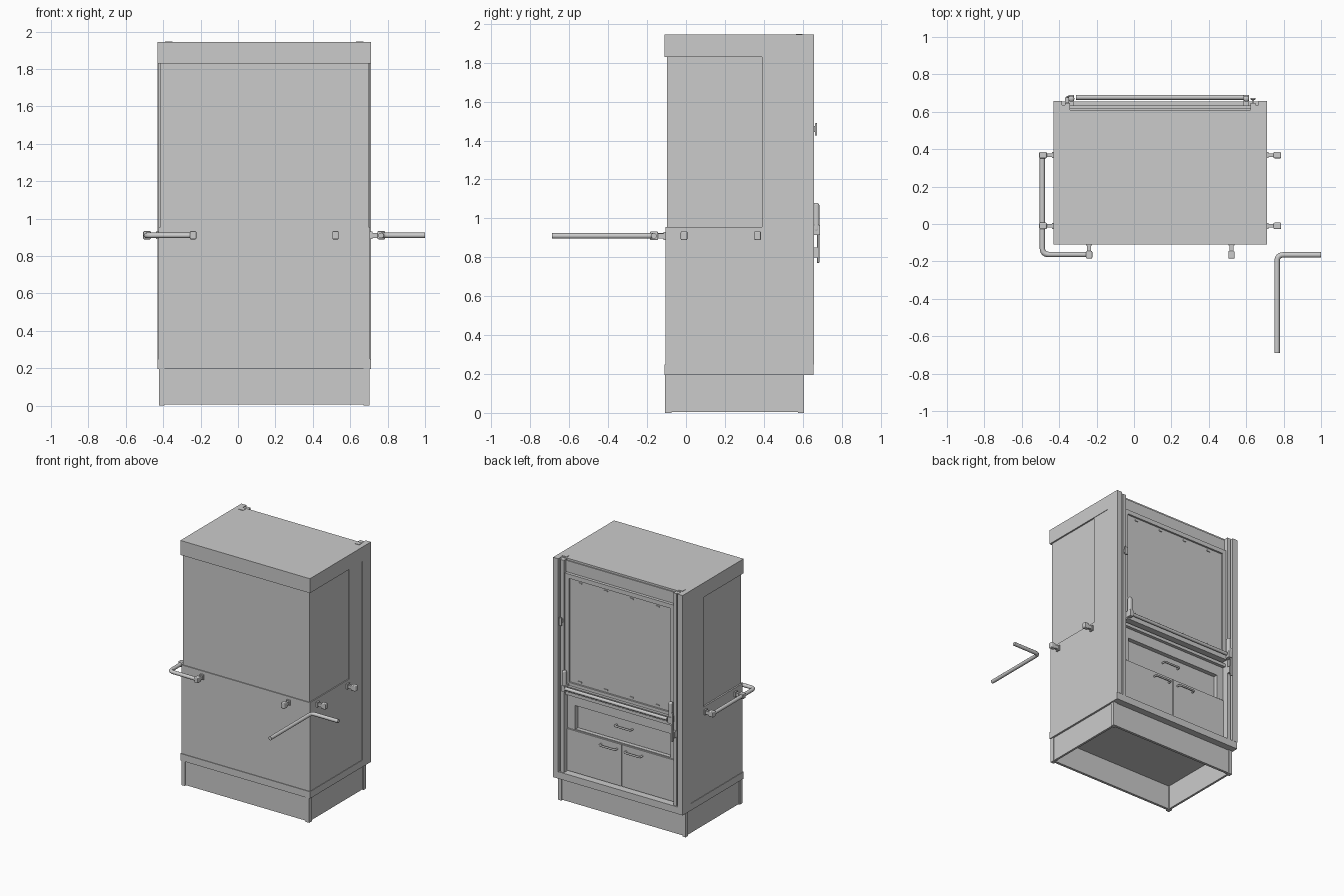
import bpy, bmesh, math
from mathutils import Vector

if "Cube" in bpy.data.objects:
    bpy.data.objects.remove(bpy.data.objects["Cube"])

X0, X1 = -0.43, 0.71          # cabinet sides
XM = (X0 + X1) / 2            # cabinet middle


def box(name, x, y, z, bevel=0):
    """Box from (min, max) ranges."""
    bm = bmesh.new()
    bmesh.ops.create_cube(bm, size=1)
    for v in bm.verts:
        v.co = [r[0] + (c + 0.5) * (r[1] - r[0]) for c, r in zip(v.co, (x, y, z))]
    me = bpy.data.meshes.new(name)
    bm.to_mesh(me)
    bm.free()
    ob = bpy.data.objects.new(name, me)
    bpy.context.collection.objects.link(ob)
    if bevel:
        m = ob.modifiers.new("bevel", 'BEVEL')
        m.width, m.segments = bevel, 3
    return ob


def frame(name, x, y, z, w):
    """Rectangular frame in the xz plane, made from four bars of width w."""
    for n, xx in (("left", (x[0], x[0] + w)), ("right", (x[1] - w, x[1]))):
        box(f"{name}_{n}", xx, y, z)
    for n, zz in (("bottom", (z[0], z[0] + w)), ("top", (z[1] - w, z[1]))):
        box(f"{name}_{n}", (x[0] + w, x[1] - w), y, zz)


def tube(name, pts, r, bend=0.0):
    """Round tube along points, inner corners rounded by the bend radius."""
    pts = [Vector(p) for p in pts]
    path = [pts[0]]
    for a, b, c in zip(pts, pts[1:], pts[2:]):
        p, q = b + (a - b).normalized() * bend, b + (c - b).normalized() * bend
        for i in range(7):
            t = i / 6
            path.append(p * (1 - t) ** 2 + b * 2 * t * (1 - t) + q * t * t)
    path.append(pts[-1])
    cu = bpy.data.curves.new(name, 'CURVE')
    cu.dimensions = '3D'
    cu.bevel_depth, cu.bevel_resolution, cu.use_fill_caps = r, 4, True
    sp = cu.splines.new('POLY')
    sp.points.add(len(path) - 1)
    for s, p in zip(sp.points, path):
        s.co = (*p, 1)
    ob = bpy.data.objects.new(name, cu)
    bpy.context.collection.objects.link(ob)
    bpy.ops.object.select_all(action='DESELECT')
    ob.select_set(True)
    bpy.context.view_layer.objects.active = ob
    bpy.ops.object.convert(target='MESH')
    bpy.ops.object.shade_smooth_by_angle(angle=math.radians(40))


def bracket(name, wall, out):
    """Handrail bracket: stem from the wall, clamp block at the tube."""
    wx, wy = wall
    s = (-out[1], out[0])

    def part(n, d0, d1, w, z, bev):
        xs = sorted((wx + out[0] * d0 - abs(s[0]) * w, wx + out[0] * d1 + abs(s[0]) * w))
        ys = sorted((wy + out[1] * d0 - abs(s[1]) * w, wy + out[1] * d1 + abs(s[1]) * w))
        box(f"{name}_{n}", xs, ys, z, bev)
    part("stem", -0.005, 0.045, 0.010, (0.897, 0.922), 0)
    part("foot", -0.005, 0.008, 0.016, (0.890, 0.930), 0)
    part("clamp", 0.036, 0.077, 0.017, (0.889, 0.933), 0.006)


# Plinth: four legs and a hollow skirt
for i, x in enumerate(((-0.422, -0.393), (0.671, 0.702))):
    for j, y in enumerate(((-0.108, -0.075), (0.575, 0.607))):
        box(f"plinth_leg_{i}{j}", x, y, (0, 0.2))
for n, y in (("front", (-0.1, -0.08)), ("back", (0.58, 0.6))):
    box(f"skirt_{n}", (-0.395, 0.673), y, (0.005, 0.2))
for n, x in (("left", (-0.415, -0.398)), ("right", (0.678, 0.695))):
    box(f"skirt_{n}", x, (-0.076, 0.576), (0.005, 0.2))

# Main body
box("bottom_rim", (X0, X1), (-0.11, 0.655), (0.195, 0.25))
box("lower_body", (X0 + 0.004, X1 - 0.004), (-0.105, 0.56), (0.25, 0.955))
box("upper_panels", (-0.414, 0.698), (-0.098, 0.40), (0.95, 1.84))
box("rear_column", (X0 + 0.004, X1 - 0.004), (0.39, 0.595), (0.95, 1.84))
box("roof", (X0, X1), (-0.11, 0.61), (1.83, 1.945))

# Rear posts with a channel and an inner guide
for n, s in (("left", -1), ("right", 1)):
    def xr(a, b):
        return sorted((XM + s * a, XM + s * b))
    box(f"post_{n}", xr(0.525, 0.57), (0.55, 0.657), (0.25, 1.945))
    box(f"post_channel_{n}", xr(0.505, 0.53), (0.55, 0.635), (0.25, 1.94))
    box(f"post_guide_{n}", xr(0.482, 0.510), (0.55, 0.648), (0.25, 1.94))
    box(f"roof_fixing_{n}", xr(0.49, 0.53), (0.565, 0.60), (1.945, 1.948))

# Sliding window with its frame and lower rails
box("header", (-0.345, 0.625), (0.59, 0.618), (1.84, 1.93))
frame("window_frame", (-0.342, 0.622), (0.595, 0.634), (0.94, 1.835), 0.034)
box("window_pane", (-0.31, 0.59), (0.59, 0.62), (0.97, 1.81))
for i in range(4):
    x = -0.2 + i * 0.227
    box(f"window_clip_top_{i}", (x, x + 0.03), (0.615, 0.626), (1.775, 1.785))
    box(f"window_clip_bottom_{i}", (x, x + 0.03), (0.615, 0.626), (0.99, 1.0))
box("window_rail", (-0.33, 0.61), (0.56, 0.655), (0.905, 0.95))
box("worktop_edge", (-0.342, 0.622), (0.55, 0.625), (0.865, 0.89))
tube("window_bar", [(-0.31, 0.677, 0.94), (0.60, 0.677, 0.94)], 0.013)

# Window side levers, latch and knob
for n, x in (("left", -0.335), ("right", 0.6)):
    box(f"lever_grip_{n}", (x - 0.016, x + 0.016), (0.655, 0.685), (0.93, 1.08), 0.012)
    box(f"lever_mount_{n}", (x - 0.014, x + 0.014), (0.63, 0.69), (0.915, 0.965))
box("lever_arm", (-0.362, -0.345), (0.673, 0.685), (0.77, 1.0), 0.004)
box("latch_block", (-0.37, -0.34), (0.65, 0.675), (0.80, 0.85))
box("knob_stem", (0.630, 0.642), (0.64, 0.67), (1.445, 1.475))
box("knob_plate", (0.623, 0.649), (0.664, 0.674), (1.425, 1.49), 0.003)

# Rear lower fascia with recessed drawer, two doors and pull handles
XA, XB = -0.345, 0.625
box("fascia_top", (XA, XB), (0.55, 0.6), (0.785, 0.87))
box("fascia_left", (XA, -0.285), (0.55, 0.6), (0.595, 0.785))
box("fascia_right", (0.555, XB), (0.55, 0.6), (0.595, 0.785))
box("fascia_bottom", (XA, XB), (0.55, 0.595), (0.25, 0.595))
box("drawer_front", (-0.28, 0.55), (0.55, 0.572), (0.6, 0.78))
for n, x in (("left", (XA + 0.004, XM - 0.003)), ("right", (XM + 0.003, XB - 0.004))):
    box(f"door_{n}", x, (0.59, 0.608), (0.256, 0.588))
for n, x, y, z in (("drawer", XM, 0.57, 0.715), ("door_left", 0.03, 0.606, 0.545),
                   ("door_right", 0.25, 0.606, 0.545)):
    tube(f"pull_{n}", [(x - 0.07, y, z), (x - 0.07, y + 0.03, z),
                       (x + 0.07, y + 0.03, z), (x + 0.07, y, z)], 0.007, 0.015)

# Corner handrails: one mounted, one detached, with brackets on both sides
H = 0.91
tube("handrail_left", [(-0.49, 0.385, H), (-0.49, -0.163, H), (-0.232, -0.163, H)], 0.0145, 0.035)
tube("handrail_detached", [(0.765, -0.69, H), (0.765, -0.165, H), (1.0, -0.165, H)], 0.0145, 0.035)
for n, wx, d in (("left", X0, -1), ("right", X1, 1)):
    for i, y in enumerate((-0.01, 0.368)):
        bracket(f"bracket_{n}_{i}", (wx, y), (d, 0))
for n, x in (("left", -0.24), ("right", 0.521)):
    bracket(f"bracket_front_{n}", (x, -0.108), (0, -1))
